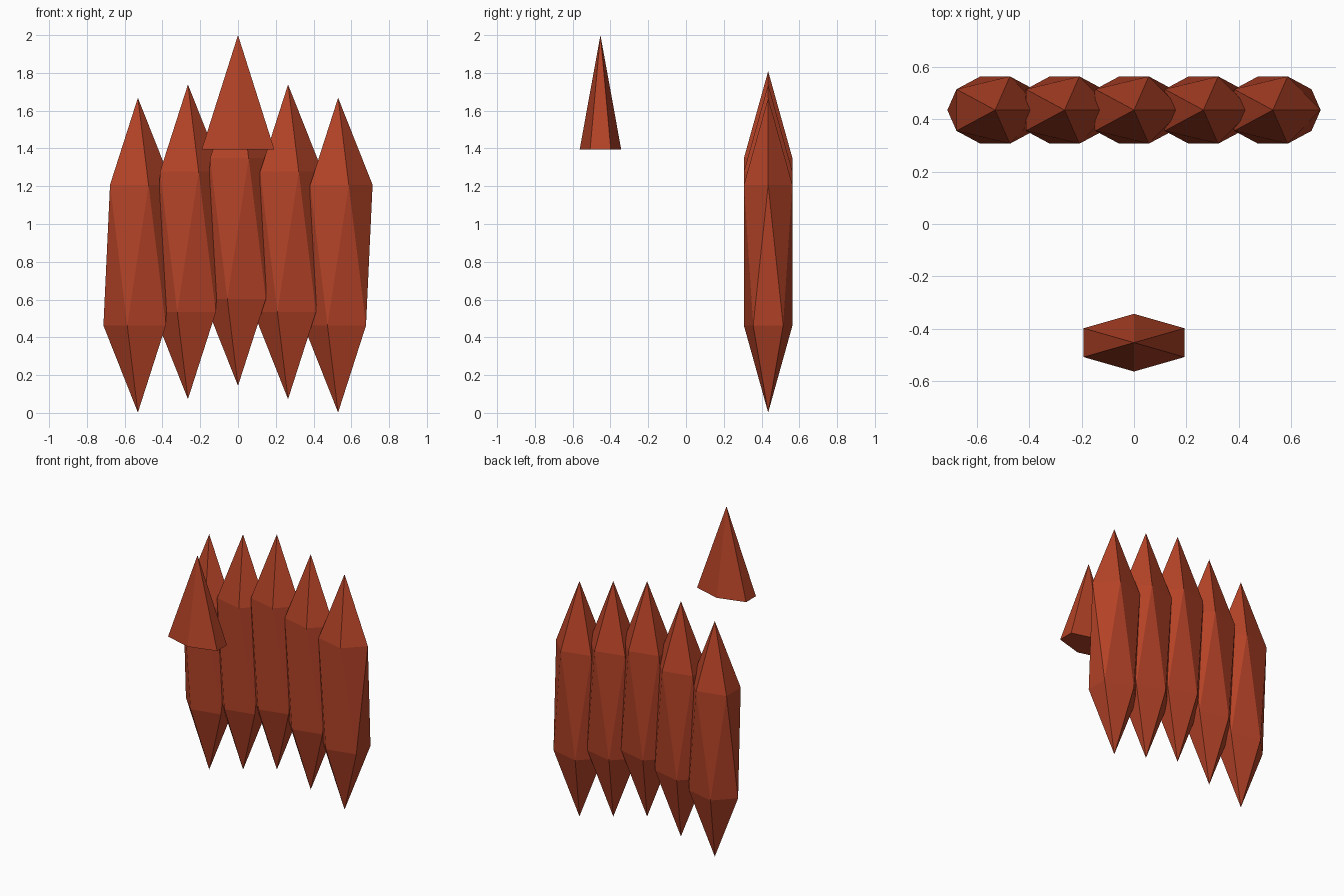
import bpy

cube = bpy.data.objects.get("Cube")
if cube:
    bpy.data.objects.remove(cube, do_unlink=True)

# One flat brick red for everything
red = bpy.data.materials.new("brick_red")
red.use_nodes = True
red.diffuse_color = (0.45, 0.055, 0.02, 1)
bsdf = next(n for n in red.node_tree.nodes if n.type == 'BSDF_PRINCIPLED')
bsdf.inputs["Base Color"].default_value = red.diffuse_color


def finish(name, scale):
    """Name, stretch and colour the newest primitive, keeping flat facets."""
    obj = bpy.context.object
    obj.name = name
    obj.scale = scale
    bpy.ops.object.transform_apply(location=False, rotation=False, scale=True)
    obj.data.materials.append(red)
    bpy.ops.object.shade_flat()
    return obj


# Row of overlapping stretched crystals, rising toward the middle
names = ["far_right", "right", "middle", "left", "far_left"]
for i, side in enumerate(names):
    step = i - 2
    z = 0.976 - 0.0705 * abs(step)
    bpy.ops.mesh.primitive_ico_sphere_add(
        subdivisions=1, radius=1, location=(0.265 * step, 0.435, z))
    finish("crystal_" + side, (0.204, 0.151, 0.833))

# Flattened six-sided spike floating in front
bpy.ops.mesh.primitive_cone_add(
    vertices=6, radius1=1, radius2=0, depth=1, location=(0, -0.453, 1.697))
finish("front_spike", (0.222, 0.11, 0.606))
